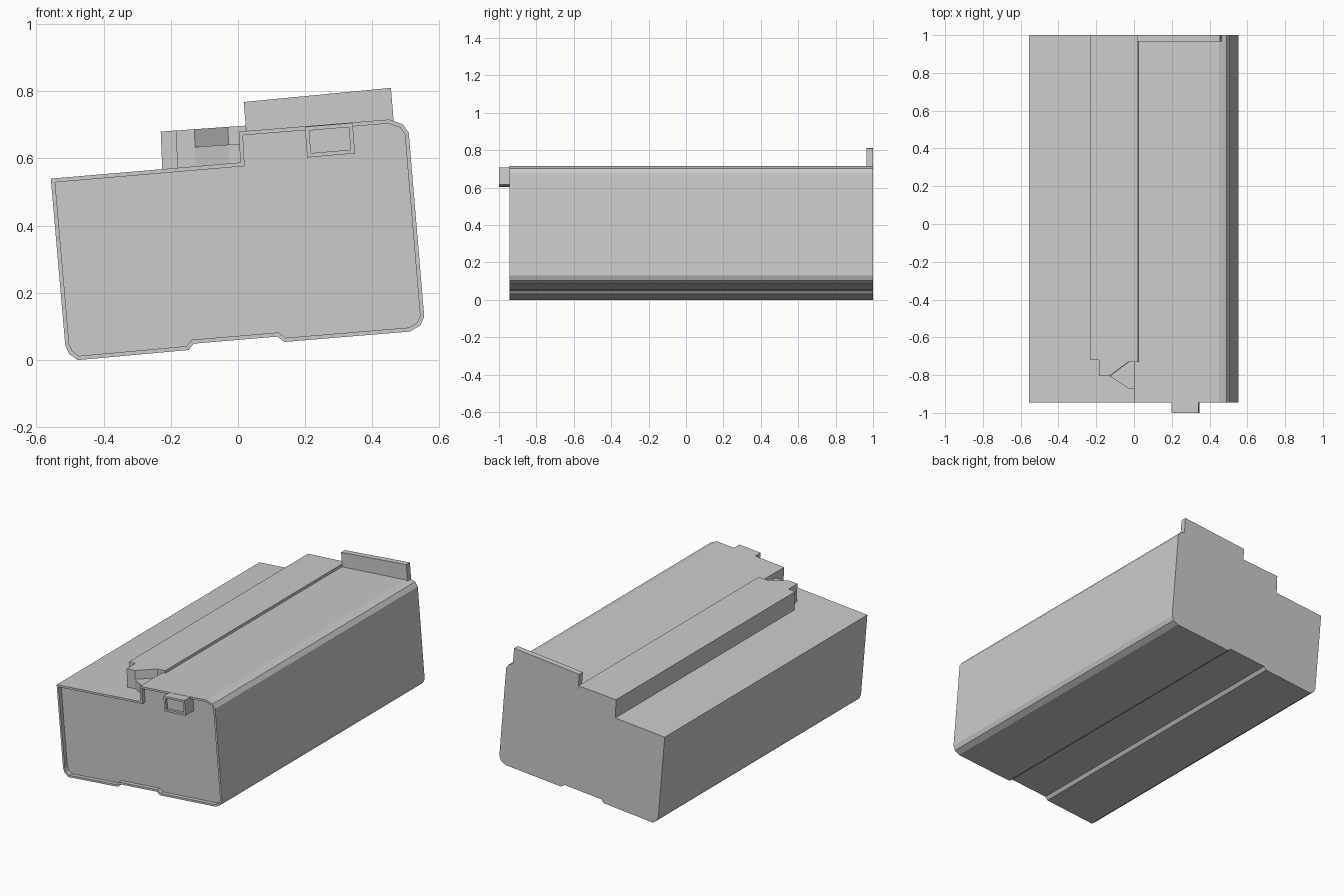
import bpy, bmesh
from mathutils import Vector

if "Cube" in bpy.data.objects:
    bpy.data.objects.remove(bpy.data.objects["Cube"])


def finish(bm, name):
    bmesh.ops.recalc_face_normals(bm, faces=bm.faces[:])
    me = bpy.data.meshes.new(name)
    bm.to_mesh(me)
    bm.free()
    ob = bpy.data.objects.new(name, me)
    bpy.context.collection.objects.link(ob)
    return ob


def loft(lower, upper):
    """Solid between two matching loops; returns bmesh and first cap."""
    bm = bmesh.new()
    a = [bm.verts.new(p) for p in lower]
    b = [bm.verts.new(p) for p in upper]
    cap = bm.faces.new(a)
    bm.faces.new(b[::-1])
    n = len(a)
    for i in range(n):
        j = (i + 1) % n
        bm.faces.new((a[i], b[i], b[j], a[j]))
    bmesh.ops.recalc_face_normals(bm, faces=bm.faces[:])
    return bm, cap


def front_prism(name, profile, y0, y1, rim=0, depth=0):
    """Extrude an xz profile along y, optionally with a recessed front panel."""
    bm, cap = loft([(x, y0, z) for x, z in profile], [(x, y1, z) for x, z in profile])
    if rim:
        bmesh.ops.inset_region(bm, faces=[cap], thickness=rim, use_even_offset=True)
        ring = bmesh.ops.inset_region(bm, faces=[cap], thickness=0)
        bmesh.ops.translate(bm, verts=cap.verts[:], vec=Vector((0, depth, 0)))
    return finish(bm, name)


def plan_prism(name, plan, top_z):
    """Raise an xy outline from the sloping step to a sloping top."""
    lower = [(x + 0.005, y, 0.56 + 0.083 * (x + 0.23)) for x, y in plan]
    upper = [(x, y, top_z + 0.07 * (x + 0.23)) for x, y in plan]
    return finish(loft(lower, upper)[0], name)


# Main case: tilted, stepped section with a bottom groove and recessed front
case = [(-0.557, 0.54), (0.007, 0.588), (0.002, 0.68), (0.45, 0.716),
        (0.49, 0.702), (0.508, 0.677), (0.554, 0.13), (0.543, 0.103),
        (0.511, 0.085), (0.138, 0.054), (0.117, 0.07), (-0.132, 0.049),
        (-0.147, 0.03), (-0.472, 0.001), (-0.477, 0.0), (-0.502, 0.018), (-0.514, 0.044)]
case.pop(13)
front_prism("case", case, -0.945, 1.0, 0.012, 0.025)

# Long rail on the step, with its notched front end
plan_prism("rail", [(-0.23, 1.0), (-0.23, -0.72), (-0.185, -0.72), (-0.185, -0.805),
                    (-0.13, -0.805), (-0.03, -0.73), (0.022, -0.73), (0.022, 1.0)], 0.68)
plan_prism("rail_lower_lip", [(-0.13, -0.70), (-0.13, -0.805), (-0.03, -0.87),
                              (0.004, -0.87), (0.004, -0.70)], 0.627)

# Upright plate at the back
front_prism("back_plate", [(0.025, 0.67), (0.017, 0.768), (0.455, 0.81), (0.464, 0.70)],
            0.965, 1.0)

# Small latch on the front
front_prism("front_latch", [(0.199, 0.694), (0.206, 0.603), (0.348, 0.615), (0.341, 0.706)],
            -1.0, -0.90, 0.012, 0.015)
